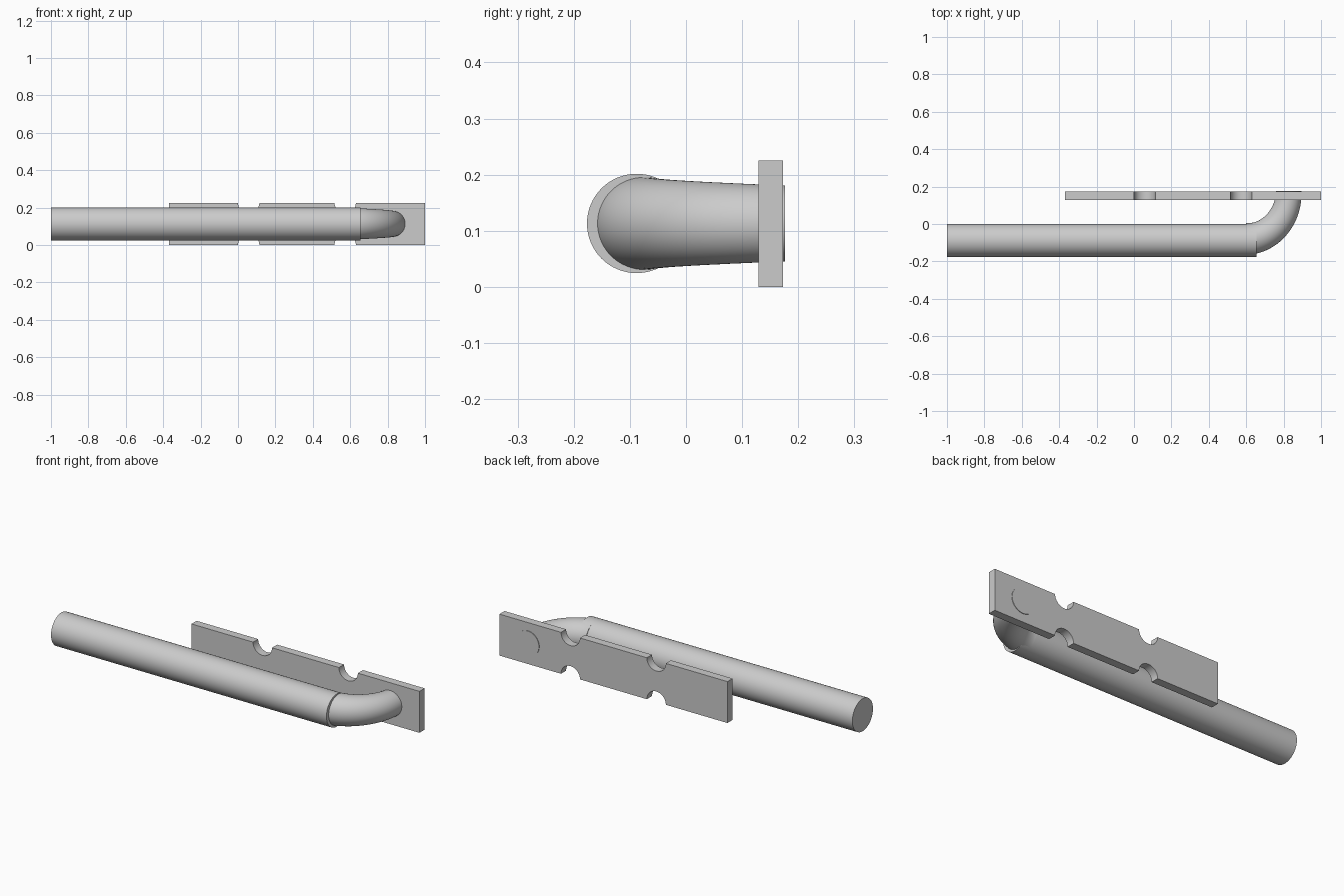
import bpy, bmesh
from math import sin, cos, pi, radians
from mathutils import Vector

if "Cube" in bpy.data.objects:
    bpy.data.objects.remove(bpy.data.objects["Cube"])

ZC = 0.113  # height of the bar axis


def finish(name, bm):
    bmesh.ops.recalc_face_normals(bm, faces=bm.faces[:])
    mesh = bpy.data.meshes.new(name)
    bm.to_mesh(mesh)
    bm.free()
    ob = bpy.data.objects.new(name, mesh)
    bpy.context.collection.objects.link(ob)
    bpy.ops.object.select_all(action='DESELECT')
    bpy.context.view_layer.objects.active = ob
    ob.select_set(True)
    bpy.ops.object.shade_smooth_by_angle(angle=radians(35))
    return ob


def tube(name, stations, sides=64):
    """Capped tube through (centre, horizontal side direction, radius) stations."""
    bm = bmesh.new()
    rings = []
    for c, side, r in stations:
        rings.append([bm.verts.new(c + side * (r * cos(a)) + Vector((0, 0, r * sin(a))))
                      for a in (2 * pi * i / sides for i in range(sides))])
    for p, q in zip(rings, rings[1:]):
        for i in range(sides):
            j = (i + 1) % sides
            bm.faces.new((p[i], p[j], q[j], q[i]))
    bm.faces.new(rings[0])
    bm.faces.new(rings[-1])
    return finish(name, bm)


# Straight grip bar
tube("handle_bar", [(Vector((x, -0.088, ZC)), Vector((0, 1, 0)), 0.0885)
                    for x in (-1.0, 0.655)])

# Tapered elbow from the bar into the plate
stations = []
for k in range(33):
    t = k / 32
    a = t * pi / 2
    centre = Vector((0.6 + 0.228 * sin(a), 0.176 - 0.256 * cos(a), ZC))
    tangent = Vector((0.228 * cos(a), 0.256 * sin(a), 0)).normalized()
    stations.append((centre, Vector((-tangent.y, tangent.x, 0)), 0.085 - 0.0175 * t))
tube("elbow", stations)

# Mounting plate with paired half-round notches
X0, X1, H, R, N = -0.37, 1.0, 0.225, 0.057, 24
notches = (0.057, 0.573)
profile = [(X0, 0)]
for cx in notches:
    profile += [(cx - R * cos(pi * i / N), R * sin(pi * i / N)) for i in range(N + 1)]
profile.append((X1, 0))
profile += [(x, H - z) for x, z in reversed(profile)]
bm = bmesh.new()
face = bm.faces.new([bm.verts.new((x, 0.129, z)) for x, z in profile])
ext = bmesh.ops.extrude_face_region(bm, geom=[face])
bmesh.ops.translate(bm, vec=(0, 0.044, 0),
                    verts=[v for v in ext["geom"] if isinstance(v, bmesh.types.BMVert)])
finish("mounting_plate", bm)
